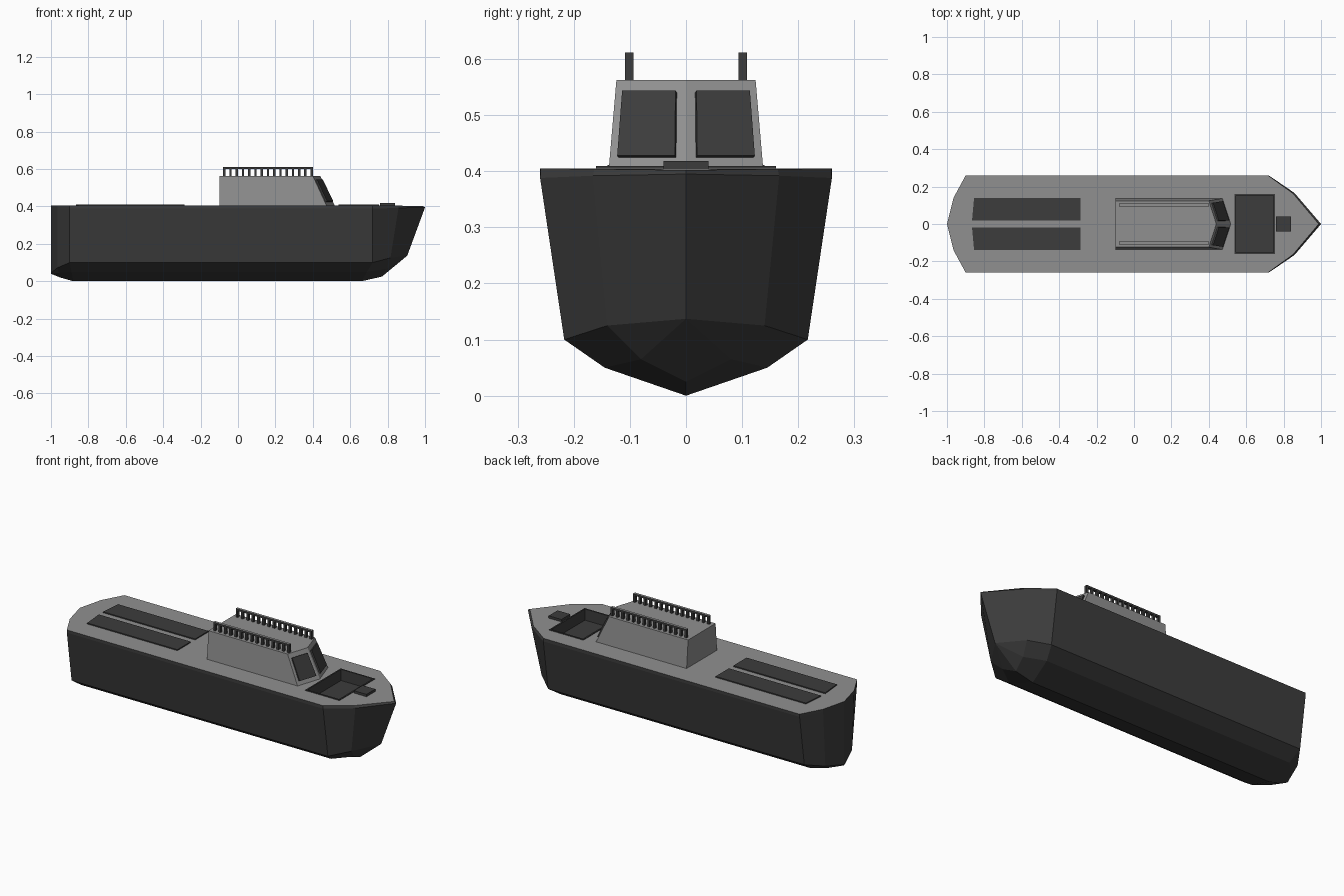
import bpy, bmesh
from mathutils import Vector

if "Cube" in bpy.data.objects:
    bpy.data.objects.remove(bpy.data.objects["Cube"])


def material(name, v):
    m = bpy.data.materials.new(name)
    m.diffuse_color = (v, v, v, 1)
    m.use_nodes = True
    m.node_tree.nodes["Principled BSDF"].inputs["Base Color"].default_value = m.diffuse_color
    return m


DARK = material("dark grey", 0.045)
GREY = material("deck grey", 0.28)


def finish(name, bm, mats):
    bmesh.ops.remove_doubles(bm, verts=bm.verts, dist=1e-5)
    bmesh.ops.recalc_face_normals(bm, faces=bm.faces)
    me = bpy.data.meshes.new(name)
    bm.to_mesh(me)
    bm.free()
    for m in mats:
        me.materials.append(m)
    ob = bpy.data.objects.new(name, me)
    bpy.context.collection.objects.link(ob)
    return ob


def add_hexa(bm, bottom, top):
    """Closed solid between two matching outlines."""
    b = [bm.verts.new(p) for p in bottom]
    t = [bm.verts.new(p) for p in top]
    n = len(b)
    bm.faces.new(b[::-1])
    bm.faces.new(t)
    for i in range(n):
        j = (i + 1) % n
        bm.faces.new((b[i], b[j], t[j], t[i]))


def add_box(bm, x0, x1, y0, y1, z0, z1):
    o = [(x0, y0), (x1, y0), (x1, y1), (x0, y1)]
    add_hexa(bm, [(x, y, z0) for x, y in o], [(x, y, z1) for x, y in o])


# Hull: half stations from stern to bow, each keel, bilge, chine, gunwale, deck edge
stations = [
    [(-1, 0, .04), (-1, 0, .04), (-1, 0, .045), (-1, 0, .39), (-1, 0, .405)],
    [(-.95, 0, .02), (-.957, .08, .045), (-.965, .12, .072), (-.965, .14, .39), (-.965, .14, .405)],
    [(-.88, 0, 0), (-.89, .145, .05), (-.9, .217, .1), (-.9, .26, .39), (-.9, .26, .405)],
    [(.66, 0, 0), (.69, .145, .05), (.72, .217, .1), (.72, .26, .388), (.718, .259, .405)],
    [(.77, 0, .025), (.79, .08, .065), (.815, .14, .125), (.858, .166, .392), (.85, .163, .404)],
    [(.905, 0, .137), (.905, 0, .137), (.905, 0, .137), (1, 0, .395), (.987, 0, .402)],
]
bm = bmesh.new()
for side in (1, -1):
    for a, b in zip(stations, stations[1:]):
        for k in range(4):
            quad = []
            for p in (a[k], b[k], b[k + 1], a[k + 1]):
                if p not in quad:
                    quad.append(p)
            if len(quad) > 2:
                bm.faces.new([bm.verts.new((x, y * side, z)) for x, y, z in quad])
    # deck halves, station by station
    for a, b in zip(stations, stations[1:]):
        quad = []
        for p in (a[4], b[4], (b[4][0], 0, b[4][2]), (a[4][0], 0, a[4][2])):
            if p not in quad:
                quad.append(p)
        bm.faces.new([bm.verts.new((x, y * side, z)) for x, y, z in quad])
hull = finish("hull", bm, [DARK, GREY])
for p in hull.data.polygons:
    if p.normal.z > .9 and p.center.z > .39:
        p.material_index = 1

# Foredeck well, cut into the hull
bm = bmesh.new()
add_box(bm, .545, .745, -.152, .152, .345, .5)
cutter = finish("well_cutter", bm, [DARK])
cutter.hide_render = True
cutter.hide_viewport = True
mod = hull.modifiers.new("well", "BOOLEAN")
mod.operation = "DIFFERENCE"
mod.solver = "EXACT"
mod.object = cutter

# Thin rim around the well
bm = bmesh.new()
for s in (-1, 1):
    add_box(bm, .537, .753, s * .152, s * .16, .395, .409)
for x in (.537, .745):
    add_box(bm, x, x + .008, -.152, .152, .395, .409)
finish("well_rim", bm, [DARK])

# Small bow hatch
bm = bmesh.new()
add_box(bm, .76, .84, -.04, .04, .395, .418)
finish("bow_hatch", bm, [DARK])

# Two long aft hatches with angled aft corners
for s, name in ((1, "left_aft_hatch"), (-1, "right_aft_hatch")):
    o = [(-.866, .02), (-.285, .02), (-.285, .14), (-.855, .14)]
    bm = bmesh.new()
    add_hexa(bm, [(x, s * y, .40) for x, y in o], [(x, s * y, .411) for x, y in o])
    finish(name, bm, [DARK])

# Cabin with a raked, V-shaped front
low = [(-.1, -.138, .40), (.475, -.138, .40), (.52, 0, .40), (.475, .138, .40), (-.1, .138, .40)]
high = [(-.1, -.124, .563), (.4, -.124, .563), (.44, 0, .563), (.4, .124, .563), (-.1, .124, .563)]
bm = bmesh.new()
add_hexa(bm, low, high)
finish("cabin", bm, [GREY])

# Windscreen panes lying on the cabin front
for s, name in ((1, "left_window"), (-1, "right_window")):
    corners = [Vector((x, s * y, z)) for x, y, z in
               ((.52, 0, .40), (.475, .138, .40), (.4, .124, .563), (.44, 0, .563))]

    def on_front(u, v):
        return corners[0].lerp(corners[1], u).lerp(corners[3].lerp(corners[2], u), v)

    normal = (corners[1] - corners[0]).cross(corners[3] - corners[0]).normalized()
    if normal.x < 0:
        normal = -normal
    pane = [on_front(u, v) for u, v in ((.13, .15), (.885, .15), (.885, .86), (.13, .86))]
    bm = bmesh.new()
    add_hexa(bm, [p - normal * .001 for p in pane], [p + normal * .0085 for p in pane])
    finish(name, bm, [DARK])

# Roof railings: posts under a top bar with a light upper face
for s, name in ((1, "left_railing"), (-1, "right_railing")):
    bm = bmesh.new()
    for i in range(15):
        x = -.08 + i * .0334
        add_box(bm, x, x + .0125, s * .094, s * .109, .56, .601)
    add_box(bm, -.08, .4, s * .094, s * .109, .601, .612)
    rail = finish(name, bm, [DARK, GREY])
    for p in rail.data.polygons:
        if p.normal.z > .9 and p.center.z > .61:
            p.material_index = 1
